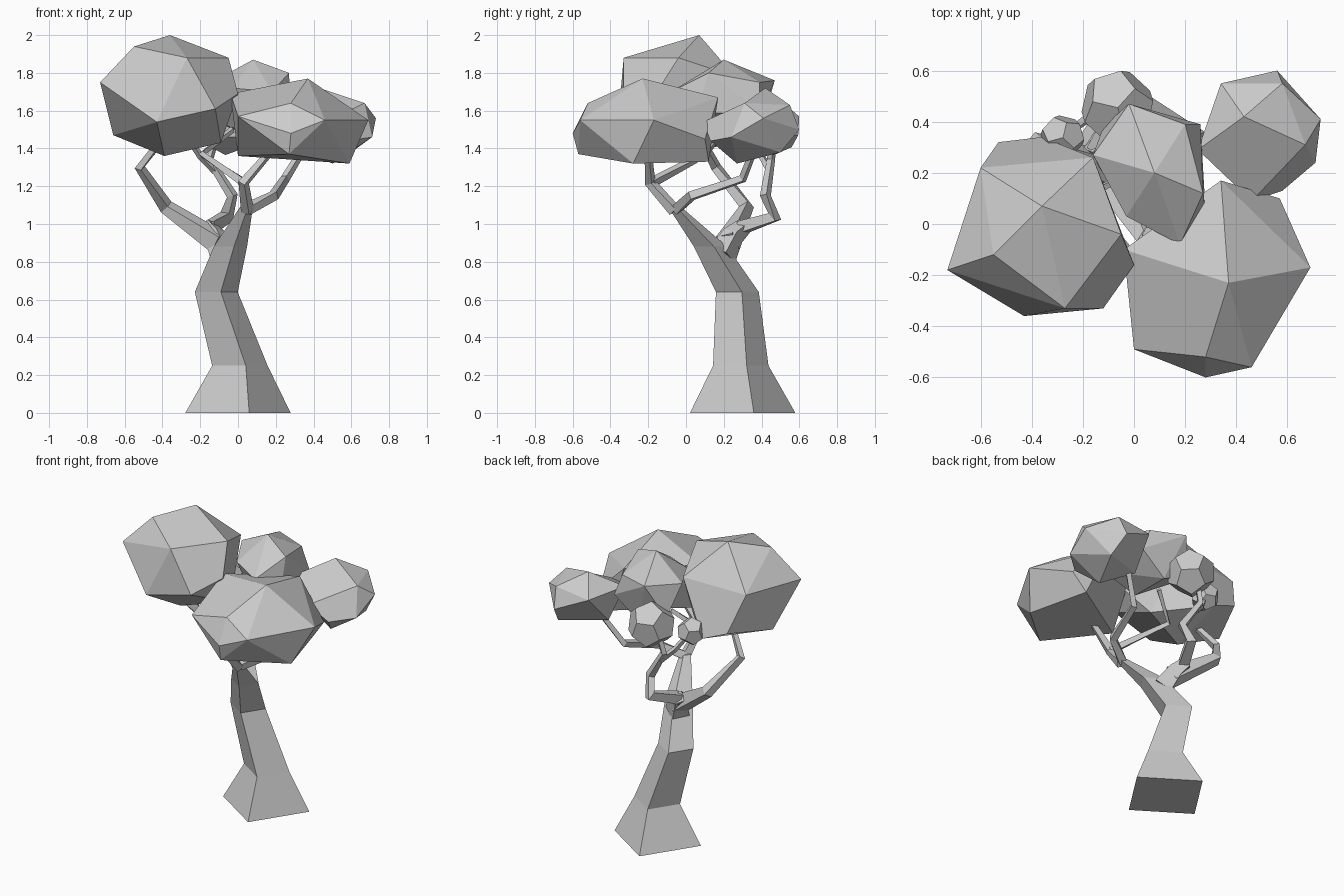
import bpy, bmesh, math
from mathutils import Vector, Matrix

if "Cube" in bpy.data.objects:
    bpy.data.objects.remove(bpy.data.objects["Cube"])


def finish(bm, name):
    bmesh.ops.recalc_face_normals(bm, faces=bm.faces[:])
    me = bpy.data.meshes.new(name)
    bm.to_mesh(me)
    bm.free()
    ob = bpy.data.objects.new(name, me)
    bpy.context.collection.objects.link(ob)
    return ob


def limb(name, path, flat=False):
    """Four-sided tapering tube; each path point is (x, y, z, radius)."""
    bm = bmesh.new()
    pts = [Vector(p[:3]) for p in path]
    rings = []
    for i, p in enumerate(pts):
        if flat:
            q = Matrix.Identity(3)
        else:
            d = (pts[min(i + 1, len(pts) - 1)] - pts[max(i - 1, 0)]).normalized()
            q = Vector((0, 0, 1)).rotation_difference(d).to_matrix()
        ring = []
        for k in range(4):
            a = math.radians(-78 + 90 * k)
            ring.append(bm.verts.new(p + q @ Vector((math.cos(a), math.sin(a), 0)) * path[i][3]))
        rings.append(ring)
    for r, s in zip(rings, rings[1:]):
        for k in range(4):
            bm.faces.new((r[k], r[(k + 1) % 4], s[(k + 1) % 4], s[k]))
    bm.faces.new(rings[0][::-1])
    bm.faces.new(rings[-1])
    return finish(bm, name)


def foliage(name, corners):
    """Faceted leaf mass: hull around its corner points."""
    bm = bmesh.new()
    for c in corners:
        bm.verts.new(c)
    res = bmesh.ops.convex_hull(bm, input=bm.verts[:])
    junk = [v for v in res["geom_interior"] if isinstance(v, bmesh.types.BMVert)]
    bmesh.ops.delete(bm, geom=junk, context='VERTS')
    bmesh.ops.dissolve_limit(bm, angle_limit=math.radians(12), verts=bm.verts[:], edges=bm.edges[:])
    return finish(bm, name)


def small_foliage(name, centre, size, turn):
    """Dodecahedron leaf mass."""
    g = (1 + math.sqrt(5)) / 2
    pts = [Vector((x, y, z)) for x in (-1, 1) for y in (-1, 1) for z in (-1, 1)]
    for a in (-g, g):
        for b in (-1 / g, 1 / g):
            pts += [Vector((0, b, a)), Vector((b, a, 0)), Vector((a, 0, b))]
    rot = Matrix.Rotation(turn, 3, 'Z') @ Matrix.Rotation(0.4, 3, 'X')
    return foliage(name, [Vector(centre) + rot @ p * (size / math.sqrt(3)) for p in pts])


# Trunk, leaning forward to the front fork
limb("trunk", [(0, .30, 0, .285), (.01, .29, .25, .15), (-.115, .272, .64, .116),
               (-.04, .13, .88, .09), (.045, -.06, 1.09, .035)], flat=True)

# Rear fork and its branches
limb("rear_fork", [(-.07, .19, .83, .08), (-.12, .25, .94, .06), (-.16, .31, .99, .045)])
limb("left_branch", [(-.10, .22, .90, .07), (-.38, .32, 1.09, .04),
                     (-.52, .16, 1.30, .028), (-.40, .08, 1.45, .02)])
limb("back_branch", [(-.15, .29, .98, .045), (-.06, .47, 1.04, .04),
                     (-.03, .42, 1.15, .03), (-.15, .45, 1.34, .022), (-.12, .46, 1.45, .02)])
limb("back_twig", [(-.12, .445, 1.28, .02), (-.2, .40, 1.36, .018), (-.28, .34, 1.48, .015)])

# Front fork branches
limb("front_branch", [(.05, -.06, 1.07, .035), (.03, -.19, 1.22, .03), (.17, -.2, 1.38, .02)])
limb("inner_branch", [(.03, -.18, 1.22, .028), (-.19, .1, 1.37, .02), (-.03, .2, 1.50, .018)])
limb("right_branch", [(.05, -.05, 1.08, .035), (.19, .03, 1.15, .03),
                      (.25, .30, 1.24, .025), (.36, .37, 1.42, .02)])

# Leaf masses
foliage("left_foliage", [
    (-.36, .07, 2.0), (-.55, -.12, 1.94), (-.27, -.33, 1.88), (-.12, -.33, 1.61),
    (-.43, -.36, 1.54), (-.73, -.18, 1.75), (-.05, -.04, 1.88), (0, -.16, 1.69),
    (-.60, .22, 1.76), (-.16, .26, 1.78), (-.53, .32, 1.52), (-.66, .02, 1.47),
    (-.39, -.05, 1.36), (-.09, .05, 1.43), (-.36, .34, 1.45)])
foliage("front_foliage", [
    (.37, -.23, 1.77), (.28, -.52, 1.64), (0, -.49, 1.57), (.28, -.60, 1.48),
    (.46, -.56, 1.55), (.27, -.57, 1.37), (.69, -.17, 1.55), (.59, -.28, 1.32),
    (.57, .10, 1.45), (.48, .12, 1.33), (.34, .17, 1.67), (-.04, -.10, 1.69), (0, -.20, 1.36)])
foliage("right_foliage", [
    (.43, .42, 1.72), (.34, .55, 1.60), (.56, .60, 1.50), (.58, .55, 1.63),
    (.73, .41, 1.56), (.67, .31, 1.64), (.71, .24, 1.46), (.58, .13, 1.44),
    (.46, .09, 1.54), (.25, .29, 1.62), (.50, .27, 1.32), (.60, .50, 1.38), (.31, .38, 1.41)])
foliage("middle_foliage", [
    (.08, .20, 1.87), (.27, .12, 1.80), (-.02, .47, 1.76), (.20, .39, 1.75),
    (.26, .39, 1.60), (.28, .05, 1.58), (.18, -.08, 1.70), (-.03, .03, 1.72),
    (-.16, .27, 1.74), (-.12, .38, 1.54), (.08, .38, 1.46), (.06, .08, 1.48)])
small_foliage("back_foliage", (-.065, .46, 1.515), .15, .3)
small_foliage("twig_foliage", (-.28, .34, 1.48), .09, .8)
